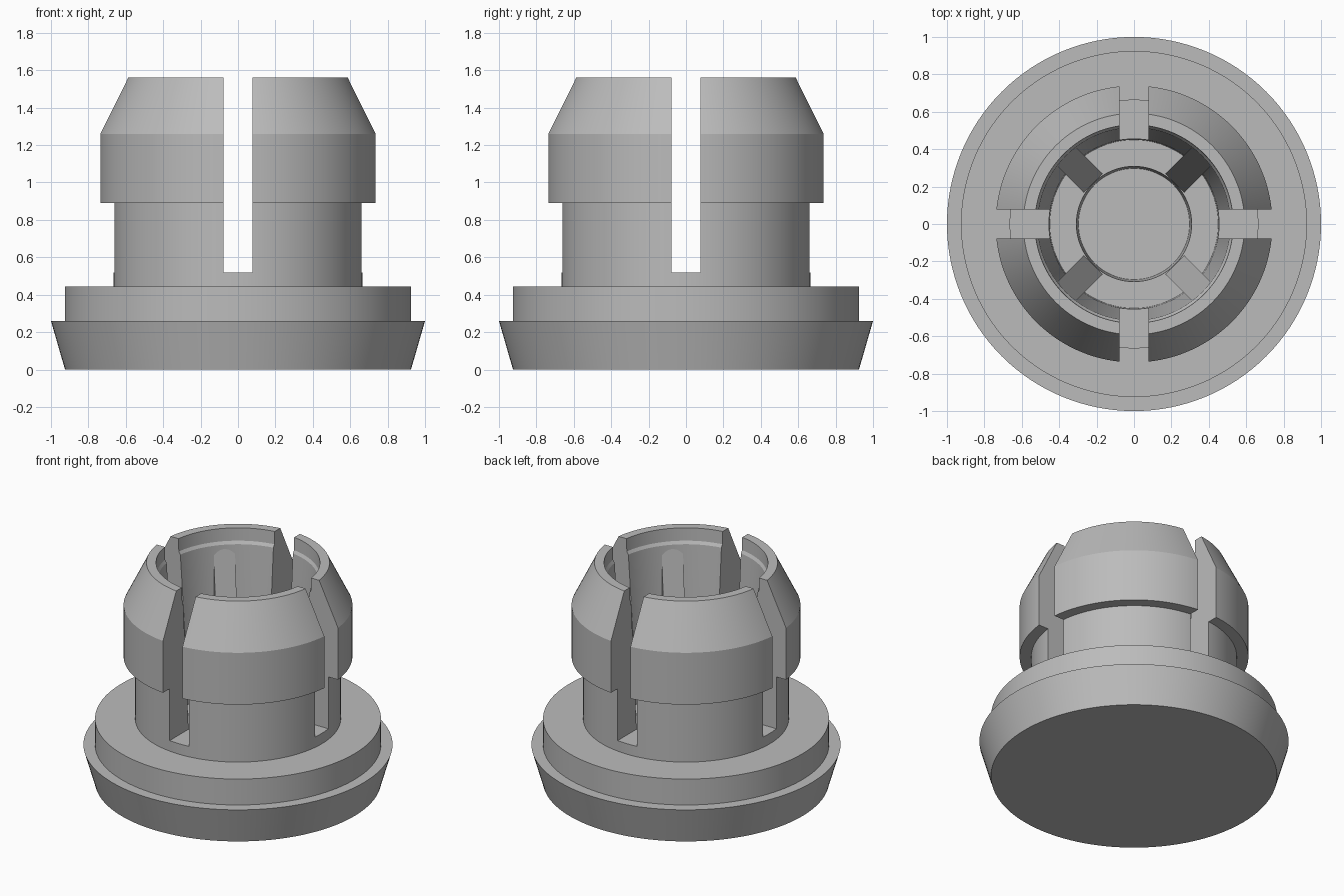
import bpy, bmesh, math
from mathutils import Matrix, Vector

cube = bpy.data.objects.get("Cube")
if cube:
    bpy.data.objects.remove(cube, do_unlink=True)

grey = bpy.data.materials.new("plain grey")
grey.use_nodes = True
COLOUR = (0.5, 0.5, 0.5, 1)
grey.diffuse_color = COLOUR
grey.node_tree.nodes["Principled BSDF"].inputs["Base Color"].default_value = COLOUR


def add_object(name, bm):
    bmesh.ops.recalc_face_normals(bm, faces=bm.faces)
    mesh = bpy.data.meshes.new(name)
    bm.to_mesh(mesh)
    bm.free()
    mesh.materials.append(grey)
    obj = bpy.data.objects.new(name, mesh)
    bpy.context.collection.objects.link(obj)
    return obj


def lathe(name, profile, steps=128):
    bm = bmesh.new()
    verts = [bm.verts.new((r, 0, z)) for r, z in profile]
    edges = [bm.edges.new(pair) for pair in zip(verts, verts[1:])]
    bmesh.ops.spin(bm, geom=verts + edges, axis=(0, 0, 1), cent=(0, 0, 0),
                   angle=math.tau, steps=steps)
    bmesh.ops.remove_doubles(bm, verts=bm.verts, dist=0.0005)
    return add_object(name, bm)


def cut_box(target, size, centre):
    bm = bmesh.new()
    bmesh.ops.create_cube(bm, size=1)
    bmesh.ops.scale(bm, vec=size, verts=bm.verts)
    bmesh.ops.translate(bm, vec=centre, verts=bm.verts)
    cutter = add_object("slot_cutter", bm)
    cutter.hide_render = True
    mod = target.modifiers.new("slot", 'BOOLEAN')
    mod.operation = 'DIFFERENCE'
    mod.solver = 'EXACT'
    mod.object = cutter
    bpy.context.view_layer.objects.active = target
    bpy.ops.object.modifier_apply(modifier=mod.name)
    bpy.data.objects.remove(cutter, do_unlink=True)


# Plug body: flared flange, collar, neck, barbed head, stepped hollow inside
outer = [(0, 0), (0.925, 0), (1, 0.26), (0.925, 0.26), (0.925, 0.445),
         (0.665, 0.445), (0.665, 0.89), (0.74, 0.89), (0.74, 1.26), (0.592, 1.56)]
inner = [(0.53, 1.56), (0.527, 1.47), (0.515, 1.45), (0.455, 0.52),
         (0.45, 0.4), (0.308, 0.4), (0.297, 0.2), (0, 0.2)]
body = lathe("plug_body", outer + inner)

# Crossed slots split the head into four fingers
SLOT, FLOOR, TOP = 0.154, 0.52, 1.8
for size in ((SLOT, 3, TOP - FLOOR), (3, SLOT, TOP - FLOOR)):
    cut_box(body, size, (0, 0, (TOP + FLOOR) / 2))

bpy.ops.object.select_all(action='DESELECT')
body.select_set(True)
bpy.context.view_layer.objects.active = body
bpy.ops.object.shade_smooth_by_angle(angle=math.radians(12))

# Tapered stiffening ribs inside each finger
RIB_SIDE = [(0.308, 0.39), (0.54, 0.39), (0.54, 1.42), (0.513, 1.42)]
for i, side in enumerate(("back_left", "back_right", "front_right", "front_left")):
    bm = bmesh.new()
    face = bm.faces.new([bm.verts.new((r, -0.07, z)) for r, z in RIB_SIDE])
    made = bmesh.ops.extrude_face_region(bm, geom=[face])["geom"]
    bmesh.ops.translate(bm, vec=Vector((0, 0.14, 0)),
                        verts=[v for v in made if isinstance(v, bmesh.types.BMVert)])
    turn = Matrix.Rotation(math.radians(45 + 90 * i), 3, 'Z')
    bmesh.ops.rotate(bm, cent=(0, 0, 0), matrix=turn, verts=bm.verts)
    add_object("rib_" + side, bm)
